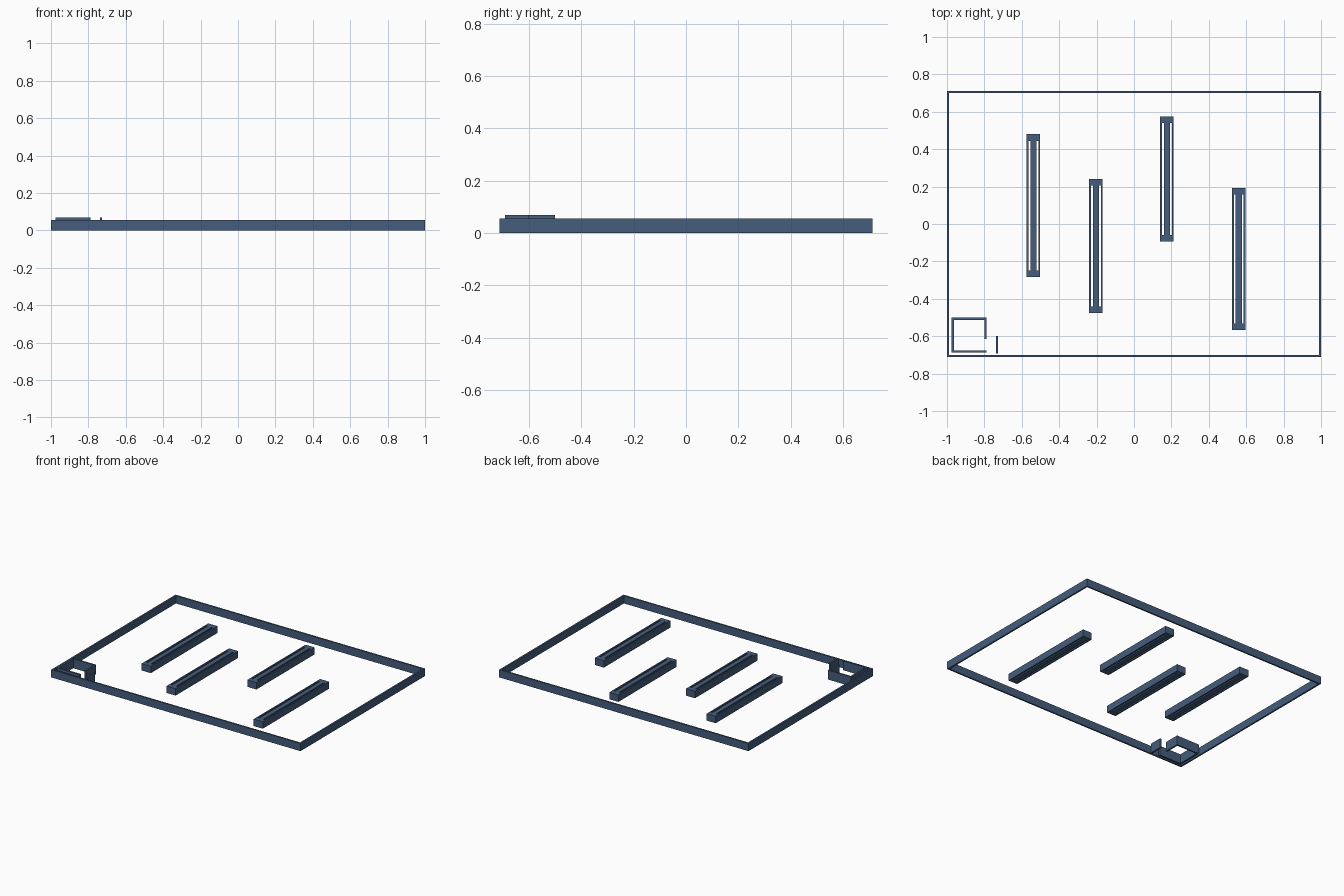
import bpy, bmesh

if "Cube" in bpy.data.objects:
    bpy.data.objects.remove(bpy.data.objects["Cube"])

# Shared dark steel blue material
mat = bpy.data.materials.new("steel_blue")
mat.diffuse_color = (0.06, 0.11, 0.2, 1)
mat.use_nodes = True
mat.node_tree.nodes["Principled BSDF"].inputs["Base Color"].default_value = mat.diffuse_color


def finish(name, bm):
    bmesh.ops.recalc_face_normals(bm, faces=bm.faces)
    me = bpy.data.meshes.new(name)
    bm.to_mesh(me)
    bm.free()
    me.materials.append(mat)
    ob = bpy.data.objects.new(name, me)
    bpy.context.collection.objects.link(ob)
    return ob


def raise_up(bm, height):
    # Extrude flat faces upward into a closed solid
    res = bmesh.ops.extrude_face_region(bm, geom=bm.faces[:], use_keep_orig=True)
    verts = [v for v in res["geom"] if isinstance(v, bmesh.types.BMVert)]
    bmesh.ops.translate(bm, verts=verts, vec=(0, 0, height))


def prism(name, outline, height):
    bm = bmesh.new()
    bm.faces.new([bm.verts.new((x, y, 0)) for x, y in outline])
    raise_up(bm, height)
    return finish(name, bm)


def grid_solid(name, xs, ys, holes, height):
    # Flat grid with some cells left open, then extruded
    bm = bmesh.new()
    v = [[bm.verts.new((x, y, 0)) for y in ys] for x in xs]
    for i in range(len(xs) - 1):
        for j in range(len(ys) - 1):
            if (i, j) not in holes:
                bm.faces.new((v[i][j], v[i + 1][j], v[i + 1][j + 1], v[i][j + 1]))
    raise_up(bm, height)
    return finish(name, bm)


# Perimeter wall
T = 0.012
grid_solid("perimeter_wall", (-1, -1 + T, 1 - T, 1),
           (-0.712, -0.712 + T, 0.712 - T, 0.712), {(1, 1)}, 0.056)

# Corner room walls with a door gap on the right
x0, x1, y0, y1, gap = -0.975, -0.788, -0.688, -0.5, -0.615
prism("corner_room_walls", [
    (x1, y0), (x1, y0 + T), (x0 + T, y0 + T), (x0 + T, y1 - T), (x1 - T, y1 - T),
    (x1 - T, gap), (x1, gap), (x1, y1), (x0, y1), (x0, y0)], 0.068)

# Loose wall panel beside the room
prism("side_panel", [(-0.739, -0.692), (-0.727, -0.692),
                     (-0.727, -0.6), (-0.739, -0.6)], 0.068)

# Four shelf units: solid ends, side rails and a central spine
W, RAIL, SLOT, END = 0.073, 0.01, 0.01, 0.035
shelves = [(-0.538, -0.283, 0.48), (-0.204, -0.475, 0.24),
           (0.176, -0.093, 0.575), (0.56, -0.568, 0.193)]
for n, (cx, ya, yb) in enumerate(shelves, 1):
    a = cx - W / 2
    b = cx + W / 2
    grid_solid(f"shelf_unit_{n}",
               (a, a + RAIL, a + RAIL + SLOT, b - RAIL - SLOT, b - RAIL, b),
               (ya, ya + END, yb - END, yb), {(1, 1), (3, 1)}, 0.05)
